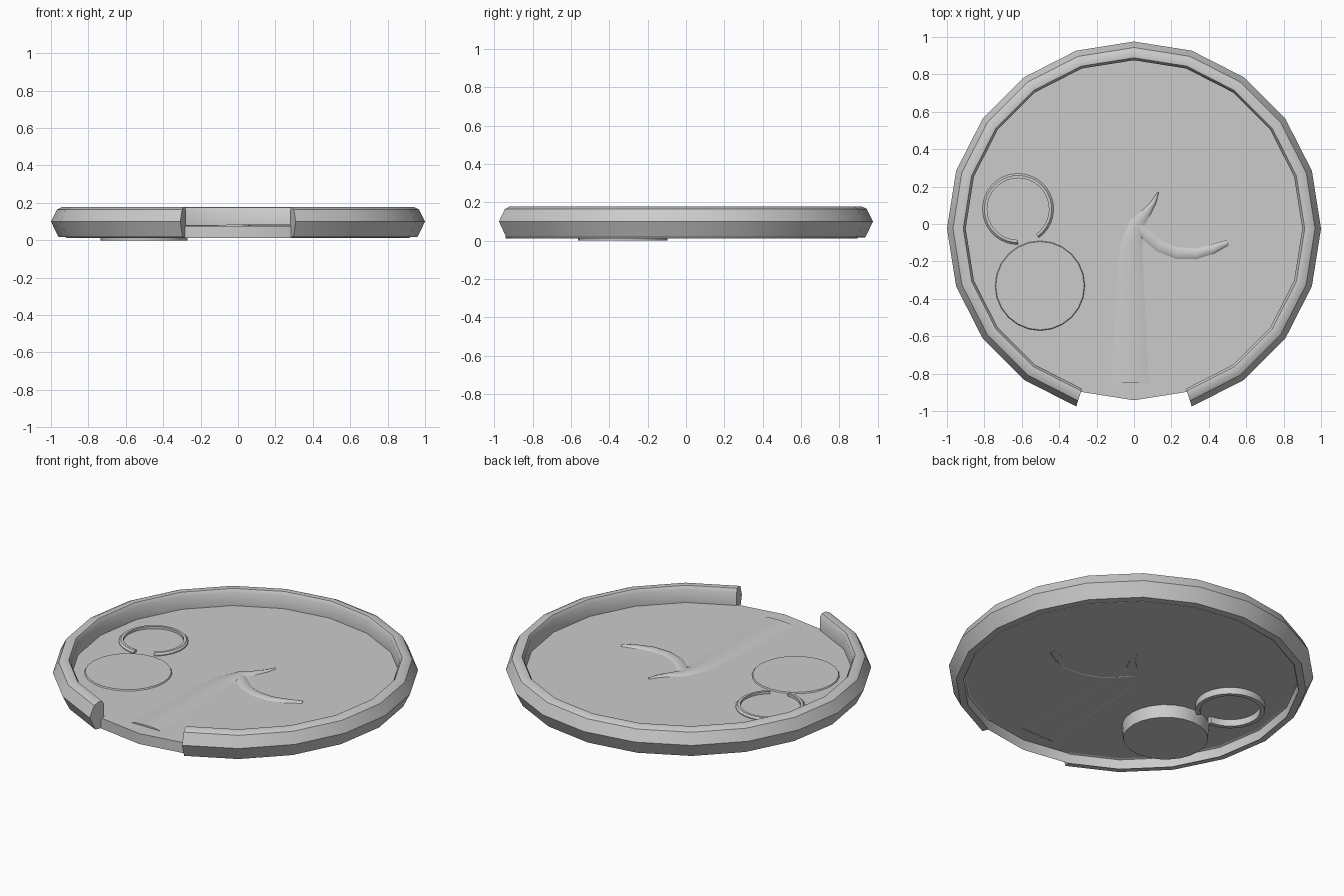
import bpy, bmesh, math
from mathutils import Vector

if "Cube" in bpy.data.objects:
    bpy.data.objects.remove(bpy.data.objects["Cube"])

CY = -0.0245      # centre of the round tray
FLOOR = 0.075


def finish(name, bm, angle=35):
    bmesh.ops.recalc_face_normals(bm, faces=bm.faces)
    mesh = bpy.data.meshes.new(name)
    bm.to_mesh(mesh)
    bm.free()
    ob = bpy.data.objects.new(name, mesh)
    bpy.context.collection.objects.link(ob)
    bpy.ops.object.select_all(action='DESELECT')
    ob.select_set(True)
    bpy.context.view_layer.objects.active = ob
    bpy.ops.object.shade_smooth_by_angle(angle=math.radians(angle))
    return ob


def arc_sweep(name, profile, centre, start, end, steps):
    """Sweep a closed (radius, z) section along an open arc, with end caps."""
    bm = bmesh.new()
    rows = []
    for i in range(steps + 1):
        a = math.radians(start + (end - start) * i / steps)
        rows.append([bm.verts.new((centre[0] + r * math.cos(a),
                                   centre[1] + r * math.sin(a), z)) for r, z in profile])
    n = len(profile)
    for a, b in zip(rows, rows[1:]):
        for j in range(n):
            k = (j + 1) % n
            bm.faces.new((a[j], a[k], b[k], b[j]))
    bm.faces.new(rows[0])
    bm.faces.new(rows[-1])
    return finish(name, bm)


def disc_stack(name, rings, centre, sides, phase=0, close_start=True):
    """Stack of (radius, z) rings, capped at the end and optionally the start."""
    bm = bmesh.new()
    rows = [[bm.verts.new((centre[0] + r * math.cos(phase + math.tau * i / sides),
                           centre[1] + r * math.sin(phase + math.tau * i / sides), z))
             for i in range(sides)] for r, z in rings]
    for a, b in zip(rows, rows[1:]):
        for i in range(sides):
            k = (i + 1) % sides
            bm.faces.new((a[i], a[k], b[k], b[i]))
    bm.faces.new(rows[-1])
    if close_start:
        bm.faces.new(rows[0])
    return finish(name, bm)


def relief(name, stations, height):
    """Low rounded ridge on the floor through (x, y, half width) stations."""
    bm = bmesh.new()
    section = [(-1, -0.002), (-0.6, 0.7 * height), (0, height), (0.6, 0.7 * height), (1, -0.002)]
    pts = [Vector(s[:2]) for s in stations]
    rows = []
    for i, (x, y, w) in enumerate(stations):
        d = (pts[min(i + 1, len(pts) - 1)] - pts[max(i - 1, 0)]).normalized()
        rows.append([bm.verts.new((x + d.y * w * s, y - d.x * w * s, FLOOR + h))
                     for s, h in section])
    for a, b in zip(rows, rows[1:]):
        for j in range(len(section) - 1):
            bm.faces.new((a[j], a[j + 1], b[j + 1], b[j]))
    bm.faces.new(rows[0])
    bm.faces.new(rows[-1])
    return finish(name, bm, 60)


# Tray floor with a short skirt, hollow below
disc_stack("tray_floor", [(0.918, 0.012), (0.918, FLOOR)], (0, CY), 20,
           math.pi / 2, close_start=False)

# Rounded rim, open at the front
arc_sweep("tray_rim", [(0.92, 0.016), (0.92, 0.07), (0.90, 0.078), (0.90, 0.155),
                       (0.913, 0.176), (0.94, 0.179), (0.968, 0.165), (1.0, 0.10),
                       (0.96, 0.018)], (0, CY), -72, 252, 18)

# Round cup sunk through the floor
disc_stack("cup", [(0.232, 0.0), (0.24, FLOOR), (0.236, 0.082)], (-0.5025, -0.33), 24)

# Split ring beside the cup
arc_sweep("cup_ring", [(0.165, 0.035), (0.19, 0.035), (0.19, 0.08),
                       (0.18, 0.09), (0.165, 0.09)], (-0.62, 0.08), -54, 270, 32)

# Shallow embossed stem and side branch
relief("floor_stem", [(-0.02, -0.85, 0.11), (-0.02, -0.6, 0.095), (-0.02, -0.3, 0.08),
                      (-0.015, -0.12, 0.065), (0.015, 0.0, 0.045), (0.07, 0.065, 0.025),
                      (0.105, 0.115, 0.015), (0.13, 0.17, 0.004)], 0.010)
relief("floor_branch", [(0.01, 0.0, 0.03), (0.07, -0.06, 0.035), (0.14, -0.12, 0.035),
                        (0.23, -0.155, 0.035), (0.33, -0.16, 0.032), (0.42, -0.135, 0.027),
                        (0.50, -0.10, 0.015)], 0.009)
